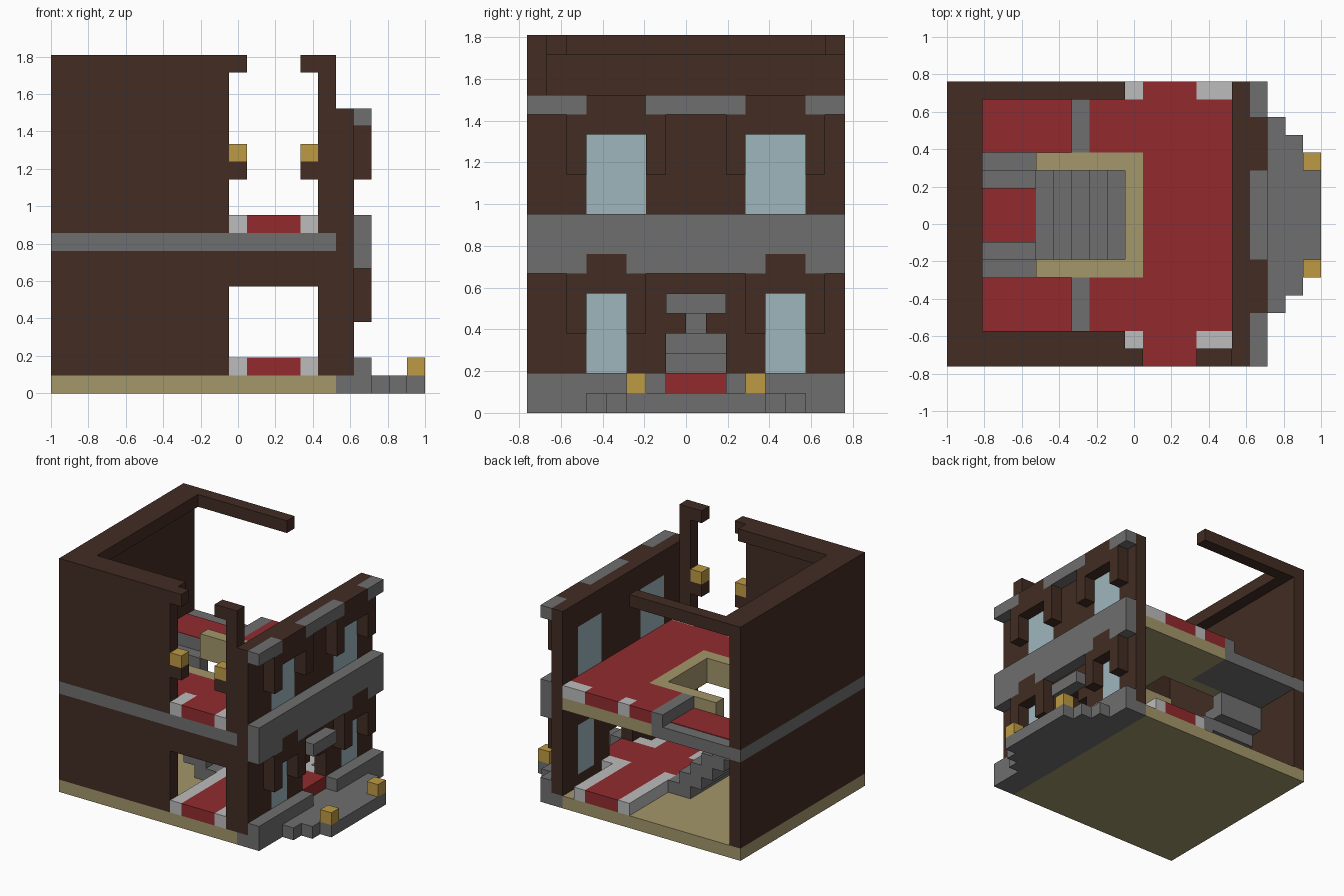
import bpy, bmesh
from itertools import product
from mathutils import Vector

if "Cube" in bpy.data.objects:
    bpy.data.objects.remove(bpy.data.objects["Cube"])

U = 2 / 21                      # one building block
ORIGIN = Vector((-1, -8 * U, 0))


def material(name, *rgb):
    m = bpy.data.materials.new(name)
    m.use_nodes = True
    lin = [((c / 255 + 0.055) / 1.055) ** 2.4 for c in rgb] + [1]
    m.diffuse_color = lin
    m.node_tree.nodes["Principled BSDF"].inputs["Base Color"].default_value = lin
    return m


BROWN = material("dark wood", 66, 44, 35)
STONE = material("grey stone", 111, 111, 111)
SAND = material("sandstone", 164, 151, 107)
RED = material("red carpet", 146, 43, 46)
PALE = material("pale stone", 188, 188, 188)
GOLD = material("gold lamp", 190, 155, 68)
GLASS = material("window glass", 158, 182, 190)


def cells(lo, hi):
    return set(product(*(range(a, b) for a, b in zip(lo, hi))))


def mirror(lo, hi):
    """The same box reflected across the axis of the door and stairs."""
    return (lo[0], 17 - hi[1], lo[2]), (hi[0], 17 - lo[1], hi[2])


def both(*boxes):
    return [b for box in boxes for b in (box, mirror(*box))]


def build(name, mat, boxes, holes=(), stripe=None):
    """Outer skin of the blocks in boxes, less those in holes."""
    solid = set().union(*(cells(*b) for b in boxes))
    solid -= set().union(*(cells(*h) for h in holes))
    bm = bmesh.new()
    verts = {}

    def vert(p):
        if p not in verts:
            verts[p] = bm.verts.new(Vector(p) * U + ORIGIN)
        return verts[p]

    for c in solid:
        for axis, side in product(range(3), (0, 1)):
            n = list(c)
            n[axis] += 2 * side - 1
            if tuple(n) in solid:
                continue
            ring = []
            for s, t in ((0, 0), (1, 0), (1, 1), (0, 1)):
                p = list(c)
                p[axis] += side
                p[(axis + 1) % 3] += s
                p[(axis + 2) % 3] += t
                ring.append(vert(tuple(p)))
            f = bm.faces.new(ring if side else ring[::-1])
            f.material_index = int(c[2] == stripe)
    bmesh.ops.dissolve_limit(bm, angle_limit=0.01, verts=bm.verts[:],
                             edges=bm.edges[:], delimit={'MATERIAL'})
    finish(name, bm, [mat] + ([STONE] if stripe else []))


def finish(name, bm, mats):
    me = bpy.data.meshes.new(name)
    bm.to_mesh(me)
    bm.free()
    for m in mats:
        me.materials.append(m)
    bpy.context.collection.objects.link(bpy.data.objects.new(name, me))


def plate(name, lo, hi, z):
    """Thin carpet lying at block height z."""
    bm = bmesh.new()
    bmesh.ops.create_cube(bm, size=1)
    a, b = Vector((*lo, z)) * U + ORIGIN, Vector((*hi, z + 0.05)) * U + ORIGIN
    for v in bm.verts:
        v.co = (a + b) / 2 + v.co * (b - a)
    finish(name, bm, [RED])


# Ground slab and stepped porch
build("ground_slab", SAND, [((0, 0, 0), (16, 16, 1))])
build("porch", STONE, [((16, 0, 0), (18, 16, 1)), ((17, 0, 1), (18, 16, 2))]
      + [((18 + s, 3 + s, 0), (19 + s, 14 - s, 1)) for s in range(3)],
      [((17, 7, 1), (18, 10, 2))])
build("porch_lamps", GOLD, both(((20, 5, 1), (21, 6, 2))))

# Outer shell with ceiling ledge, open back and two side openings
build("shell_walls", BROWN, [((0, 0, 1), (16, 16, 19))], [
    ((1, 1, 1), (16, 16, 18)),
    ((2, 2, 18), (16, 15, 19)),
    ((10, 1, 18), (16, 16, 19)),
    ((10, 0, 1), (15, 1, 6)),
    ((10, 0, 9), (15, 1, 12)),
    ((10, 0, 13), (15, 1, 18)),
    ((11, 0, 9), (14, 1, 19)),
], stripe=8)
build("wall_lamps", GOLD, [((x, 0, 13), (x + 1, 1, 14)) for x in (10, 14)])

# Facade wall, glazing and arched door
panes = both(((16, 3, 2), (17, 5, 6)), ((16, 3, 10), (17, 6, 14)))
door = [((16, 7, 1), (17, 10, 4)), ((16, 8, 4), (17, 9, 5))]
build("facade_wall", BROWN, [((16, 0, 1), (17, 16, 16))], panes + door)
build("window_panes", GLASS, panes)
build("door_awning", STONE, [((17, 7, 5), (18, 10, 6))])

# Window surrounds, each two jambs with a raised lintel
lintels = []
for name, right, z in (("lower", 5, 4), ("upper", 6, 12)):
    lintel = ((17, 3, z + 2), (18, right, z + 4))
    jambs = [((17, y, z), (18, y + 1, z + 3)) for y in (2, right)]
    build(name + "_window_surrounds", BROWN, both(lintel, *jambs))
    lintels += both(lintel)
build("facade_band", STONE, [((17, 0, 7), (18, 16, 10))], lintels)
build("facade_crown", STONE, [((17, 0, 15), (18, 16, 16))], lintels)

# Ground floor carpet with pale border
red_low = [((11, 0, 1), (14, 16, 2)), ((10, 7, 1), (17, 10, 2))]
build("ground_carpet", RED, red_low)
build("ground_carpet_border", PALE,
      [((x, 0, 1), (x + 1, 16, 2)) for x in (10, 14)]
      + both(((15, 6, 1), (16, 7, 2))), red_low)

# Main staircase, landing and side flights
build("main_stairs", STONE,
      [((9 - s, 6, max(1, s)), (10 - s, 11, s + 2)) for s in range(5)])
build("landing", STONE, [((1, 7, 5), (5, 10, 6))])
plate("landing_carpet", (1, 7), (5, 10), 6)
build("side_flights", STONE,
      both(((1, 10, 5), (5, 11, 7)), ((1, 11, 6), (5, 12, 8))))

# Side galleries with a step up to the upper floor
build("galleries", STONE, [
    ((1, 1, 8), (8, 5, 9)), ((1, 12, 8), (8, 16, 9)),
    ((7, 1, 9), (8, 5, 10)), ((7, 12, 9), (8, 16, 10))])
plate("front_gallery_carpet", (1, 1), (7, 5), 9)
plate("back_gallery_carpet", (1, 12), (7, 15), 9)

# Upper floor, stairwell rim and carpet
well = ((5, 5, 8), (11, 12, 10))
build("stairwell_rim", SAND, [well], [((5, 6, 8), (10, 11, 10))])
build("upper_floor", SAND, [((8, 1, 8), (16, 16, 9))], [well])
corner = ((15, 0, 9), (16, 1, 10))
pale_up = [((x, y, 9), (end, y + d, 10))
           for x, end in ((10, 11), (14, 16)) for y, d in ((0, 2), (15, 1))]
build("upper_thresholds", PALE, pale_up, [corner])
build("upper_carpet", RED, [((8, 0, 9), (16, 16, 10))],
      pale_up + [well, corner, ((8, 0, 9), (10, 1, 10))])
